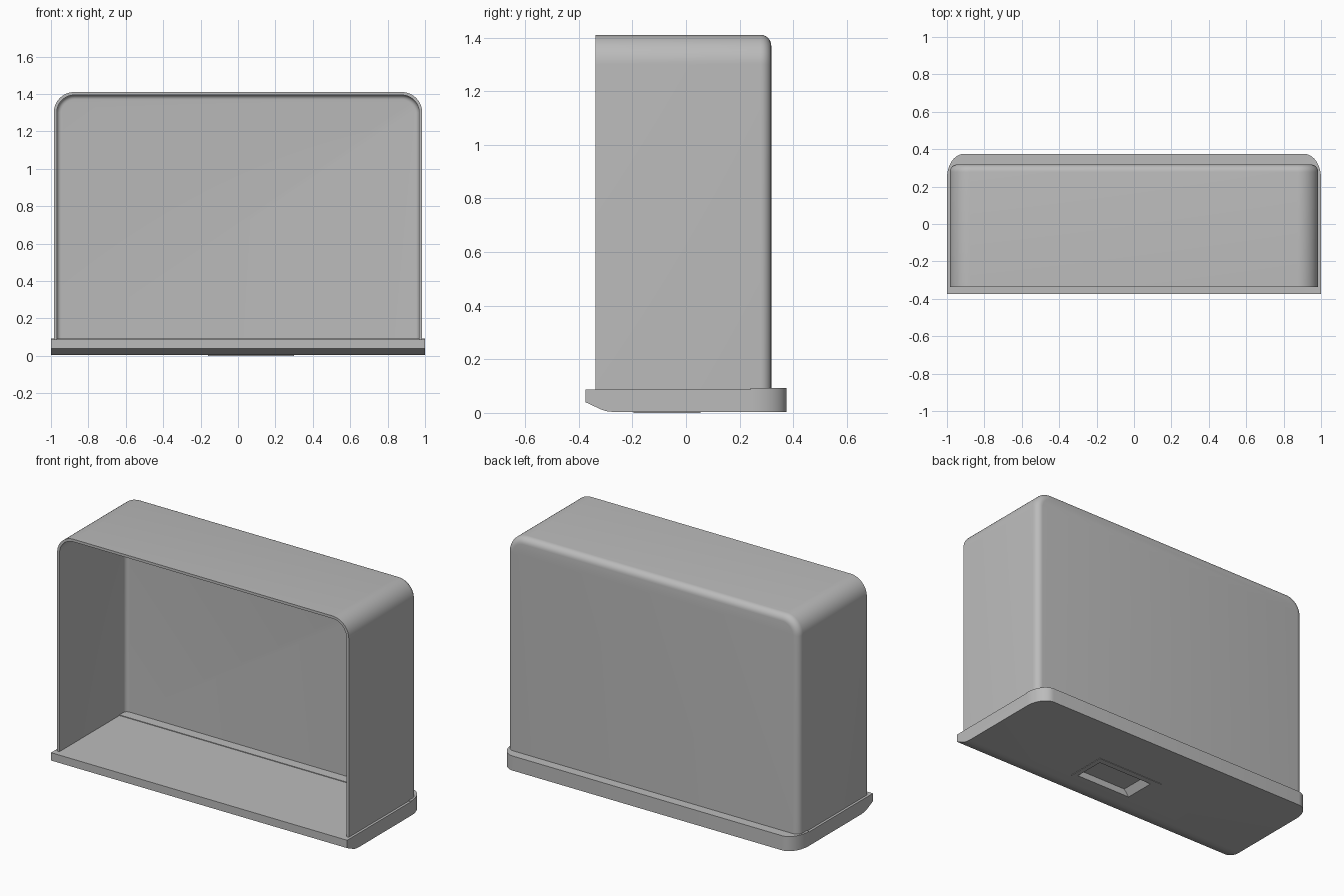
import bpy, bmesh, math

if "Cube" in bpy.data.objects:
    bpy.data.objects.remove(bpy.data.objects["Cube"], do_unlink=True)

GREY = (0.5, 0.5, 0.5, 1)
grey = bpy.data.materials.new("plain_grey")
grey.use_nodes = True
grey.diffuse_color = GREY
grey.node_tree.nodes["Principled BSDF"].inputs["Base Color"].default_value = GREY


def finish(bm, name):
    bmesh.ops.recalc_face_normals(bm, faces=bm.faces)
    mesh = bpy.data.meshes.new(name)
    bm.to_mesh(mesh)
    bm.free()
    obj = bpy.data.objects.new(name, mesh)
    bpy.context.collection.objects.link(obj)
    mesh.materials.append(grey)
    return obj


def activate(obj):
    bpy.ops.object.select_all(action='DESELECT')
    obj.select_set(True)
    bpy.context.view_layer.objects.active = obj


def smooth(obj):
    activate(obj)
    bpy.ops.object.shade_smooth_by_angle(angle=math.radians(30))


def cut(obj, cutter):
    mod = obj.modifiers.new("cut", 'BOOLEAN')
    mod.operation = 'DIFFERENCE'
    mod.solver = 'EXACT'
    mod.object = cutter
    activate(obj)
    bpy.ops.object.modifier_apply(modifier=mod.name)


def block(name, x0, x1, y0, y1, z0, z1):
    bm = bmesh.new()
    bmesh.ops.create_cube(bm, size=1)
    for v in bm.verts:
        v.co = (x1 if v.co.x > 0 else x0, y1 if v.co.y > 0 else y0, z1 if v.co.z > 0 else z0)
    return finish(bm, name)


# Base tray: side profile swept across the width, with a curved front underside
# and a tiny step in the floor near the back
BOTTOM, STEP_Y, BACK_Y = 0.003, 0.24, 0.375
profile = [(-0.375, 0.088), (-0.375, 0.04), (-0.315, 0.012), (-0.295, 0.006), (-0.265, BOTTOM),
           (BACK_Y, BOTTOM), (BACK_Y, 0.092), (STEP_Y, 0.092), (STEP_Y, 0.088)]
bm = bmesh.new()
face = bm.faces.new([bm.verts.new((-1, y, z)) for y, z in profile])
swept = bmesh.ops.extrude_face_region(bm, geom=[face])["geom"]
for v in swept:
    if isinstance(v, bmesh.types.BMVert):
        v.co.x = 1
bmesh.ops.recalc_face_normals(bm, faces=bm.faces)
corners = [e for e in bm.edges
           if all(v.co.y > BACK_Y - 0.01 for v in e.verts)
           and abs(e.verts[0].co.x - e.verts[1].co.x) < 0.01]
bmesh.ops.bevel(bm, geom=corners, offset=0.13, segments=10, profile=0.5, affect='EDGES')
# Squash the rounded back corners so they are longer front to back
for v in bm.verts:
    if v.co.y > STEP_Y + 0.001:
        t = (abs(v.co.x) - 0.87) / 0.13
        v.co.x = math.copysign(0.91 + 0.09 * t, v.co.x)
base = finish(bm, "base_tray")

# Thin plate around the pocket under the base
plate = block("underside_plate", -0.16, 0.30, -0.195, 0.055, 0, 0.01)

# Pocket cutter with one sloping end
pocket = block("pocket_cutter", -0.115, 0.27, -0.175, 0.018, -0.01, 0.04)
for v in pocket.data.vertices:
    if v.co.x < 0 and v.co.z > 0:
        v.co.x += 0.04
for part in (base, plate):
    cut(part, pocket)
    smooth(part)
bpy.data.objects.remove(pocket, do_unlink=True)

# Housing: arched outline pushed back, closed behind, open in front and below
HALF, TOP, RADIUS, FOOT = 0.985, 1.41, 0.11, 0.08
outline = [(HALF, FOOT)]
for sign in (1, -1):
    for i in range(13):
        a = math.radians(90 * (i / 12 if sign > 0 else 1 - i / 12))
        outline.append((sign * (HALF - RADIUS + RADIUS * math.cos(a)),
                        TOP - RADIUS + RADIUS * math.sin(a)))
outline.append((-HALF, FOOT))
bm = bmesh.new()
front = [bm.verts.new((x, -0.338, z)) for x, z in outline]
back = [bm.verts.new((x, 0.318, z)) for x, z in outline]
for i in range(len(outline) - 1):
    bm.faces.new((front[i], front[i + 1], back[i + 1], back[i]))
bm.faces.new(back)
bmesh.ops.recalc_face_normals(bm, faces=bm.faces)
rim = [bm.edges.get((back[i], back[i + 1])) for i in range(len(back) - 1)]
bmesh.ops.bevel(bm, geom=rim, offset=0.04, segments=6, profile=0.5, affect='EDGES')
# Make sure the outside faces point outward before thickening
bmesh.ops.recalc_face_normals(bm, faces=bm.faces)
panel = max(bm.faces, key=lambda f: f.calc_area())
if panel.normal.y < 0:
    bmesh.ops.reverse_faces(bm, faces=bm.faces)
mesh = bpy.data.meshes.new("housing")
bm.to_mesh(mesh)
bm.free()
housing = bpy.data.objects.new("housing", mesh)
bpy.context.collection.objects.link(housing)
mesh.materials.append(grey)
wall = housing.modifiers.new("wall", 'SOLIDIFY')
wall.thickness = 0.016
wall.offset = -1
wall.use_even_offset = True
activate(housing)
bpy.ops.object.modifier_apply(modifier=wall.name)
smooth(housing)
